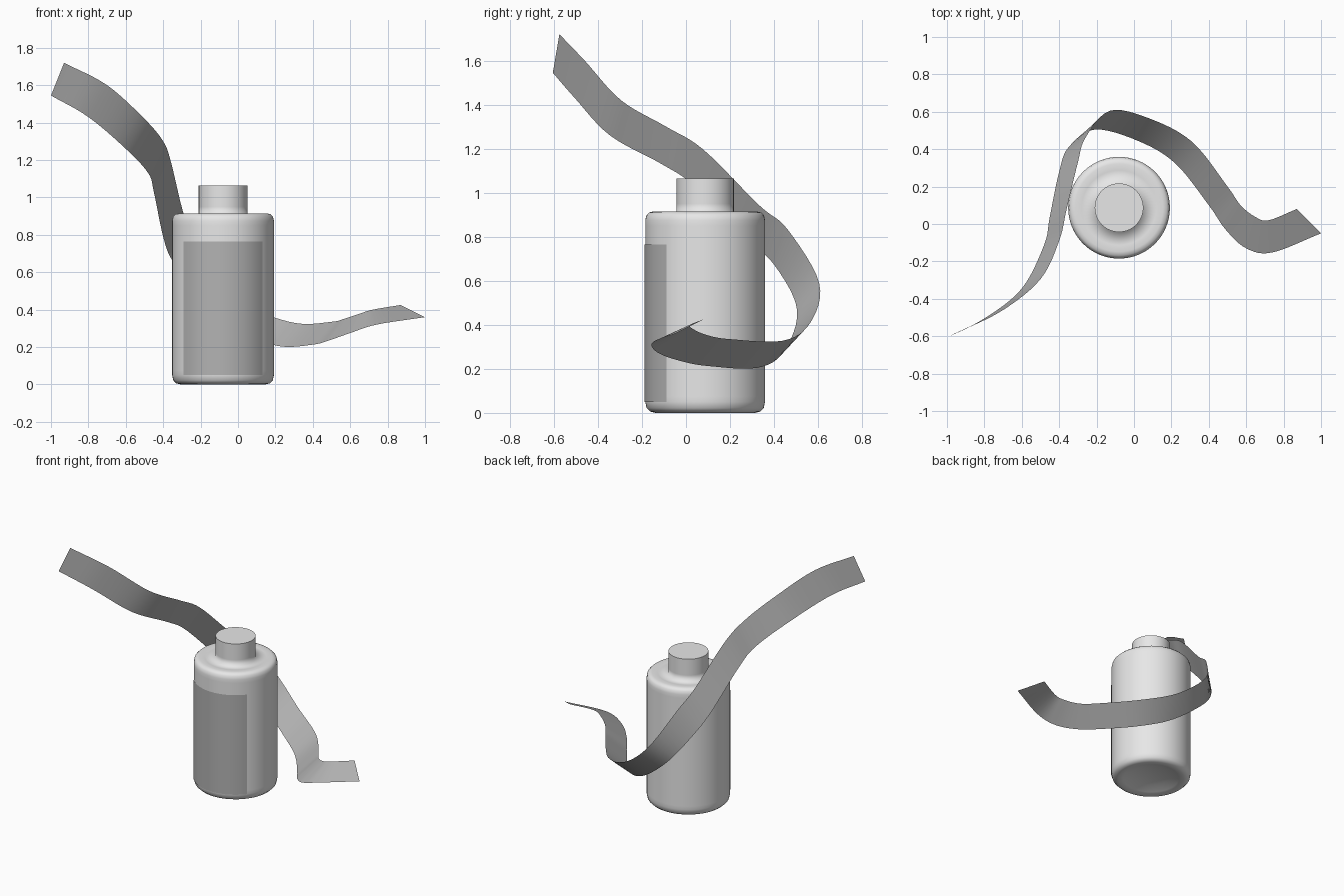
import bpy
import bmesh
from math import sin, cos, pi, radians
from mathutils import Vector

cube = bpy.data.objects.get("Cube")
if cube:
    bpy.data.objects.remove(cube, do_unlink=True)

CENTER = Vector((-0.08, 0.087, 0))
RADIUS = 0.272
SEGMENTS = 64


def material(name, grey):
    mat = bpy.data.materials.new(name)
    mat.use_nodes = True
    color = (grey, grey, grey, 1)
    mat.diffuse_color = color
    mat.node_tree.nodes["Principled BSDF"].inputs["Base Color"].default_value = color
    return mat


def finish(name, bm, mat):
    for face in bm.faces:
        face.smooth = True
    mesh = bpy.data.meshes.new(name)
    bm.to_mesh(mesh)
    bm.free()
    mesh.materials.append(mat)
    obj = bpy.data.objects.new(name, mesh)
    bpy.context.collection.objects.link(obj)
    return obj


def lathe(name, profile, mat, sharp_heights=()):
    """Revolve a radius/height profile, keeping rings at given heights sharp."""
    bm = bmesh.new()
    verts = [bm.verts.new((r, 0, z)) for r, z in profile]
    edges = [bm.edges.new(pair) for pair in zip(verts, verts[1:])]
    bmesh.ops.spin(bm, geom=verts + edges, cent=(0, 0, 0), axis=(0, 0, 1),
                   angle=2 * pi, steps=SEGMENTS)
    bmesh.ops.remove_doubles(bm, verts=bm.verts, dist=0.0005)
    bmesh.ops.recalc_face_normals(bm, faces=bm.faces)
    for edge in bm.edges:
        if any(all(abs(v.co.z - h) < 0.001 and v.co.xy.length > 0.01
                   for v in edge.verts) for h in sharp_heights):
            edge.smooth = False
    obj = finish(name, bm, mat)
    obj.location = CENTER
    return obj


def strip(name, rows, mat):
    """Skin a strip of faces across successive rows of points."""
    bm = bmesh.new()
    rings = [[bm.verts.new(p) for p in row] for row in rows]
    for a, b in zip(rings, rings[1:]):
        for i in range(len(a) - 1):
            bm.faces.new((a[i], b[i], b[i + 1], a[i + 1]))
    return finish(name, bm, mat)


def smooth_path(points, steps=6):
    """Catmull-Rom curve through the points."""
    pts = [Vector(p) for p in points]
    pts = [2 * pts[0] - pts[1]] + pts + [2 * pts[-1] - pts[-2]]
    path = []
    for a, b, c, d in zip(pts, pts[1:], pts[2:], pts[3:]):
        for i in range(steps):
            t = i / steps
            path.append(0.5 * (2 * b + (c - a) * t + (2 * a - 5 * b + 4 * c - d) * t ** 2
                               + (3 * b - a - 3 * c + d) * t ** 3))
    return path + [pts[-2]]


plastic = material("pale grey plastic", 0.8)
paper = material("mid grey label", 0.45)
cloth = material("mid grey ribbon", 0.45)

# Bottle with recessed base, rounded rims and neck
lathe("bottle", [(0, 0.035), (0.13, 0.03), (0.19, 0.008), (0.225, 0),
                 (0.25, 0.006), (0.266, 0.022), (RADIUS, 0.05),
                 (RADIUS, 0.075), (RADIUS, 0.85), (RADIUS, 0.875),
                 (0.267, 0.898), (0.255, 0.91), (0.235, 0.915),
                 (0.2, 0.912), (0.13, 0.908), (0.13, 0.95), (0.13, 1.065),
                 (0, 1.065)], plastic, sharp_heights=[1.065])

# Label wrapped around the front
label_rows = []
for i in range(25):
    angle = radians(-50.5 + 101 * i / 24)
    side = CENTER + Vector((sin(angle), -cos(angle), 0)) * (RADIUS + 0.003)
    label_rows.append([side + Vector((0, 0, z)) for z in (0.765, 0.05)])
strip("label", label_rows, paper)

# Ribbon sweeping around the back, skinned between its two edges
upper_edge = [(-.93, -.575, 1.72), (-.7, -.46, 1.6), (-.5, -.295, 1.42),
              (-.4, -.09, 1.3), (-.36, .08, 1.195), (-.3, .33, .945),
              (-.26, .46, .835), (-.13, .605, .59), (.08, .565, .41),
              (.31, .44, .328), (.5, .2, .335), (.57, .1, .352),
              (.65, .037, .378), (.72, .02, .4), (.87, .08, .425)]
lower_edge = [(-1, -.605, 1.545), (-.8, -.505, 1.43), (-.6, -.345, 1.26),
              (-.48, -.11, 1.13), (-.45, .04, 1.03), (-.4, .28, .79),
              (-.35, .41, .66), (-.21, .505, .465), (.02, .445, .28),
              (.22, .325, .205), (.4, .1, .213), (.49, -.03, .237),
              (.6, -.13, .275), (.74, -.152, .32), (1, -.05, .36)]
ribbon_rows = [[a.lerp(b, t) for t in (0, 0.5, 1)]
               for a, b in zip(smooth_path(upper_edge), smooth_path(lower_edge))]
strip("ribbon", ribbon_rows, cloth)
